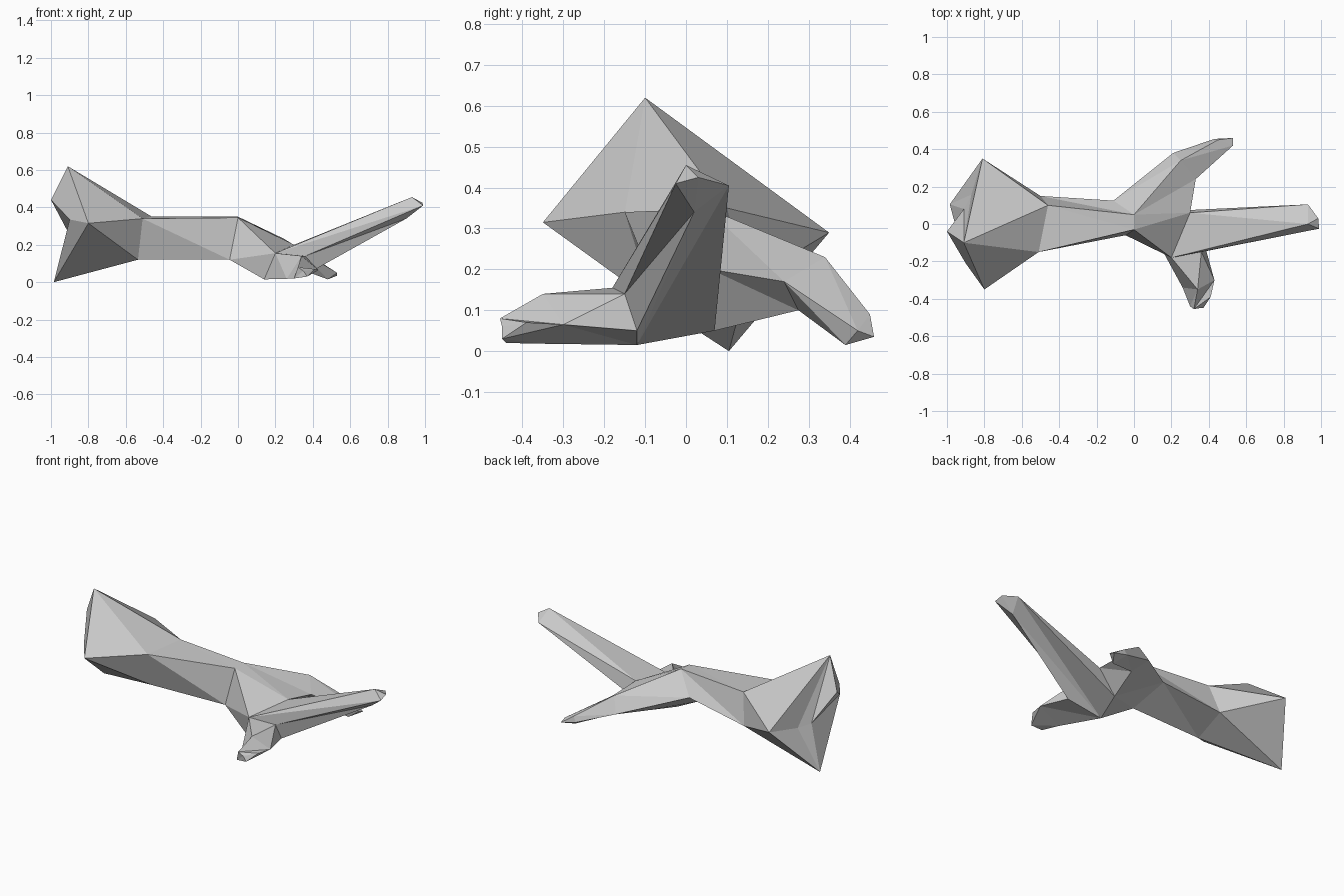
import bpy
import bmesh

cube = bpy.data.objects.get("Cube")
if cube:
    bpy.data.objects.remove(cube)

bm = bmesh.new()


def face(*points):
    """Add a face, ignoring repeated corners."""
    corners = list(dict.fromkeys(points))
    if len(corners) > 2:
        bm.faces.new([bm.verts.new(p) for p in corners])


def skin(ring, following):
    """Join two rings with triangles."""
    for i in range(len(ring)):
        j = (i + 1) % len(ring)
        face(ring[i], ring[j], following[j])
        face(ring[i], following[j], following[i])


def loft(*rings):
    for ring, following in zip(rings, rings[1:]):
        skin(ring, following)


def cap(ring, nose):
    """Close a ring with a fan around a nose point."""
    for i in range(len(ring)):
        face(ring[i - 1], ring[i], nose)


# Flared root end: ridge, front, foot and back corners
ridge, front, foot, back = flare = [
    (-.91, -.1, .62), (-.8, -.35, .315), (-.985, .105, 0), (-.81, .35, .29)]
waist = [(-.46, .1, .35), (-.51, -.15, .34), (-.535, -.08, .12), (-.5, .15, .17)]
neck = [(0, .05, .35), (0, -.03, .345), (-.045, -.06, .12), (-.11, .125, .23)]
loft(flare, waist, neck)

# Broken root surface
bump, ledge = (-1, -.04, .44), (-.9, -.21, .335)
hollow, nick = (-.91, .08, .27), (-.87, .157, .26)
face(ridge, bump, ledge)
face(ridge, ledge, front)
face(bump, hollow, ledge)
face(ledge, hollow, foot)
face(ledge, foot, front)
face(ridge, hollow, bump)
face(ridge, nick, hollow)
face(ridge, back, nick)
face(back, foot, nick)
face(nick, foot, hollow)

# Fork where the three branches meet
neck_back, neck_front, neck_low, neck_rear = neck
crotch, belly = (.2, -.18, .155), (.14, -.12, .015)
armpit, under, saddle = (.36, -.15, .14), (.38, -.12, .05), (.3, .06, .2)
rump = (.2, .07, .05)
face(neck_front, neck_low, crotch)
face(neck_low, belly, crotch)
face(neck_front, crotch, saddle)
face(neck_front, saddle, neck_back)
face(neck_low, neck_rear, rump)
face(neck_low, rump, belly)

# Long rising branch
top, side, low, rear = (.93, 0, .455), (.99, -.025, .41), (.9, .02, .34), (.93, .105, .405)
loft([crotch, armpit, under, belly, rump, saddle], [top, side, low, low, rear, rear])
cap([top, side, low, rear], (.985, .03, .425))

# Short front branch
knee = (.43, -.3, .065)
front_tip = [(.32, -.455, .08), (.3, -.44, .02), (.37, -.45, .03), (.41, -.39, .07)]
loft([crotch, belly, under, armpit],
     [(.34, -.35, .14), (.26, -.34, .018), knee, knee], front_tip)
cap(front_tip, (.35, -.45, .06))

# Drooping back branch
back_tip = [(.45, .45, .09), (.53, .42, .05), (.48, .39, .015), (.43, .455, .06)]
loft([neck_back, saddle, rump, neck_rear],
     [(.25, .34, .23), (.33, .24, .17), (.25, .275, .1), (.21, .38, .14)], back_tip)
cap(back_tip, (.53, .46, .035))

bmesh.ops.remove_doubles(bm, verts=bm.verts, dist=.0005)
bmesh.ops.recalc_face_normals(bm, faces=bm.faces)
mesh = bpy.data.meshes.new("forked_branch")
bm.to_mesh(mesh)
bm.free()

# Plain grey material
grey = bpy.data.materials.new("plain_grey")
grey.use_nodes = True
colour = (.6, .6, .6, 1)
grey.diffuse_color = colour
grey.node_tree.nodes["Principled BSDF"].inputs["Base Color"].default_value = colour
mesh.materials.append(grey)
bpy.context.collection.objects.link(bpy.data.objects.new("forked_branch", mesh))
